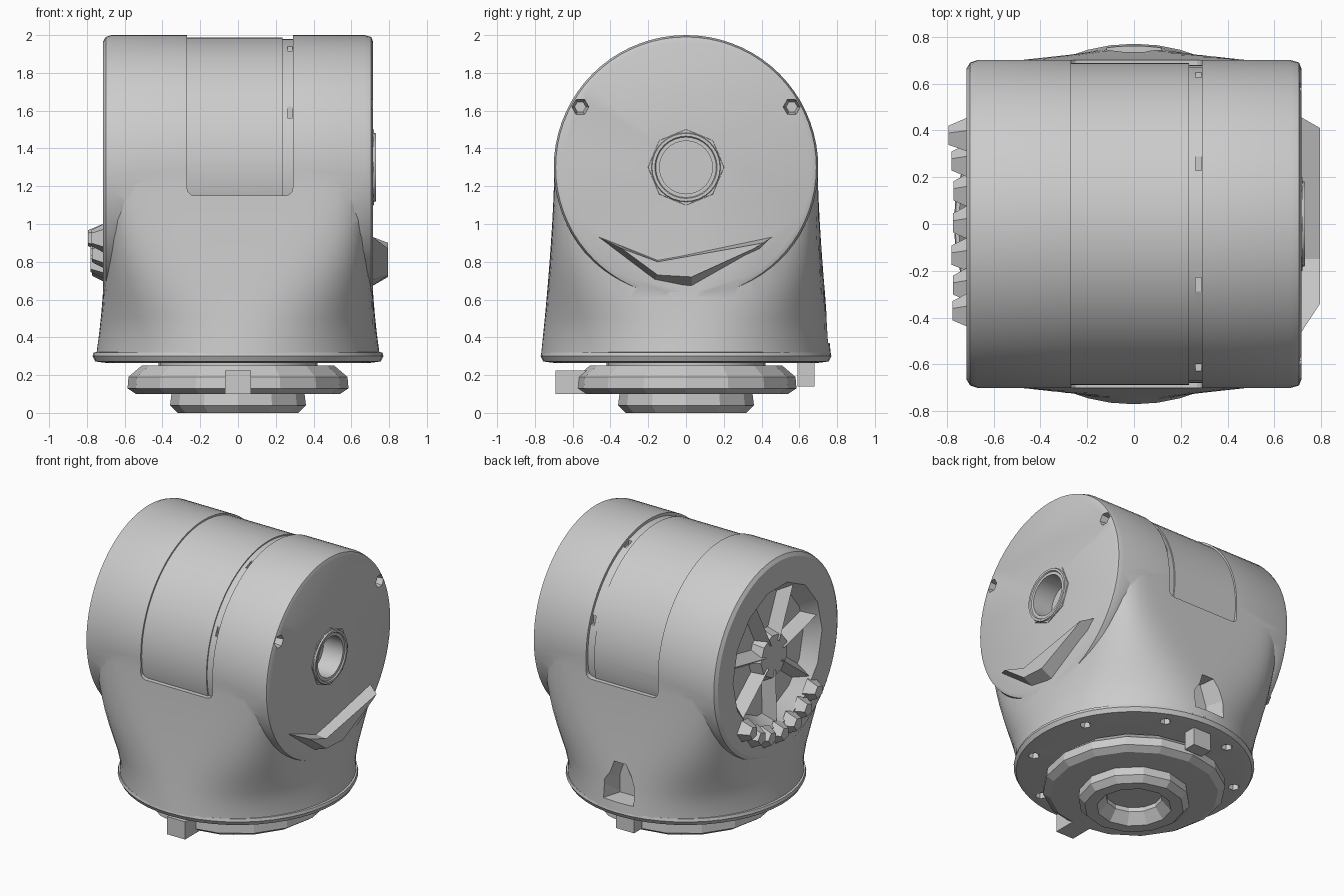
import bpy, bmesh, random
from math import sin, cos, pi, radians
from mathutils import Vector

random.seed(4)
if "Cube" in bpy.data.objects:
    bpy.data.objects.remove(bpy.data.objects["Cube"])

grey = bpy.data.materials.new("plain_grey")
grey.use_nodes = True
grey.diffuse_color = (0.6, 0.6, 0.6, 1)
grey.node_tree.nodes["Principled BSDF"].inputs["Base Color"].default_value = (0.6, 0.6, 0.6, 1)

AXIS_Z = 1.3      # height of the drum axis
BAND = (-0.27, 0.29)


def ring_x(x, r, n=72, y=0, z=AXIS_Z):
    return [Vector((x, y + r * cos(2 * pi * i / n), z + r * sin(2 * pi * i / n))) for i in range(n)]


def ring_z(z, r, n=72, x=0, y=0):
    return [Vector((x + r * cos(2 * pi * i / n), y + r * sin(2 * pi * i / n), z)) for i in range(n)]


def squircle(z, ax, ay, p, n=96):
    out = []
    for i in range(n):
        c, s = cos(2 * pi * i / n), sin(2 * pi * i / n)
        k = (abs(c) ** p + abs(s) ** p) ** (-1 / p)
        out.append(Vector((ax * k * c, ay * k * s, z)))
    return out


def loft(name, rings, smooth=True, closed=False):
    """Skin a row of equal rings; cap the ends unless the row is closed."""
    bm = bmesh.new()
    vs = [[bm.verts.new(p) for p in r] for r in rings]
    n = len(vs[0])
    pairs = list(zip(vs, vs[1:])) + ([(vs[-1], vs[0])] if closed else [])
    for a, b in pairs:
        for i in range(n):
            j = (i + 1) % n
            bm.faces.new((a[i], a[j], b[j], b[i]))
    if not closed:
        bm.faces.new(vs[0])
        bm.faces.new(vs[-1])
    bmesh.ops.recalc_face_normals(bm, faces=bm.faces)
    me = bpy.data.meshes.new(name)
    bm.to_mesh(me)
    bm.free()
    me.materials.append(grey)
    ob = bpy.data.objects.new(name, me)
    bpy.context.collection.objects.link(ob)
    if smooth:
        soften(ob)
    return ob


def soften(ob):
    bpy.ops.object.select_all(action="DESELECT")
    ob.select_set(True)
    bpy.context.view_layer.objects.active = ob
    bpy.ops.object.shade_smooth_by_angle(angle=radians(25))


def box(name, x, y, z, bevel=0):
    ob = loft(name, [[Vector((a, b, h)) for a, b in
                      ((x[0], y[0]), (x[1], y[0]), (x[1], y[1]), (x[0], y[1]))] for h in z], False)
    if bevel:
        m = ob.modifiers.new("bevel", "BEVEL")
        m.width, m.segments = bevel, 3
        apply(ob, m)
    return ob


def apply(ob, mod):
    bpy.ops.object.select_all(action="DESELECT")
    ob.select_set(True)
    bpy.context.view_layer.objects.active = ob
    bpy.ops.object.modifier_apply(modifier=mod.name)


def combine(ob, other, op="DIFFERENCE"):
    m = ob.modifiers.new("bool", "BOOLEAN")
    m.operation, m.solver, m.object = op, "EXACT", other
    apply(ob, m)
    bpy.data.objects.remove(other)


# Horizontal drum, with a shallow band and a narrow strip around it
profile = [(-0.715, 0.62), (-0.715, 0.665), (-0.70, 0.69), (-0.67, 0.70),
           (BAND[0], 0.70), (BAND[0], 0.688), (0.235, 0.688), (0.235, 0.68),
           (BAND[1], 0.68), (BAND[1], 0.70), (0.67, 0.70), (0.705, 0.69), (0.715, 0.665)]
body = loft("housing", [ring_x(x, r) for x, r in profile], False)

# Lower housing blends from the square drum to the round base
steps = 10
rings = []
for i in range(steps + 1):
    t = i / steps
    flare = (1 - t) ** 3
    rings.append(squircle(0.31 + 0.99 * t, 0.70 + 0.05 * flare,
                          0.697 + 0.07 * (1 - t) ** 1.5, 2 + 10 * t ** 2))
skirt = loft("lower_housing", rings, False)
combine(skirt, box("band_cut", BAND, (-1, 1), (1.15, 1.6), 0.04))
combine(body, skirt, "UNION")

# Round port, screw notches and the recessed end
combine(body, loft("port_cut", [ring_x(0.57, 0.14, 32), ring_x(0.9, 0.14, 32)]))
for side in (-1, 1):
    combine(body, loft("notch_cut", [ring_x(0.62, 0.03, 6, side * 0.56, 1.62),
                                     ring_x(0.8, 0.06, 6, side * 0.56, 1.62)], False))
combine(body, loft("end_cut", [ring_x(-0.62, 0.42, 14), ring_x(-0.72, 0.50, 14),
                               ring_x(-0.9, 0.50, 14)], False))

# Cable opening low on the back
combine(body, loft("cable_cut", [[Vector((x, y, z)) for x, z in
        ((-w, 0.37), (w, 0.37), (w, 0.5), (w * 0.4, 0.64), (-w * 0.4, 0.64), (-w, 0.5))]
        for y, w in ((0.62, 0.08), (0.9, 0.16))], False))

# Small latch pockets along the strip
for angle in (20, 68, 112, 155):
    a = radians(angle)
    y, z = 0.69 * cos(a), AXIS_Z + 0.69 * sin(a)
    combine(body, box("latch_cut", (0.262, 0.288), (y - 0.03, y + 0.03), (z - 0.03, z + 0.03)))
soften(body)

# Port collar
loft("port_collar", [ring_x(x, r, 32) for x, r in
     ((0.70, 0.14), (0.70, 0.19), (0.73, 0.18), (0.73, 0.165), (0.722, 0.16), (0.722, 0.14))], closed=True)
loft("port_nut", [ring_x(x, r, 8) for x, r in
     ((0.70, 0.17), (0.70, 0.205), (0.72, 0.20), (0.72, 0.17))], False, True)

# Raised wedge under the port
wedge = [(-0.5, 0.95), (-0.15, 0.81), (0.47, 0.94), (0.4, 0.87), (0.03, 0.66), (-0.17, 0.70)]
crest = [(-0.34, 0.87), (-0.15, 0.80), (0.41, 0.90), (0.36, 0.87), (0.03, 0.72), (-0.15, 0.73)]
loft("lower_wedge", [[Vector((x, y, z)) for y, z in pts]
                     for x, pts in ((0.69, wedge), (0.795, crest))], False)

# Hub, spokes and rough lugs of the recessed end
loft("end_hub", [ring_x(-0.60, 0.2, 9), ring_x(-0.69, 0.15, 9)], False)
for k in range(7):
    a = 2 * pi * k / 7 + 0.2
    d, s = Vector((0, cos(a), sin(a))), Vector((0, -sin(a), cos(a)))
    c = Vector((0, 0, AXIS_Z))
    loft("end_spoke", [[c + d * r + s * w + Vector((x, 0, 0)) for x, w in
                        ((-0.60, 0.06), (-0.60, -0.06), (-0.70, 0.0))] for r in (0.1, 0.47)], False)
for k in range(7):
    a = radians(-90 + (k - 3) * 15)
    y, z = 0.53 * cos(a), AXIS_Z + 0.53 * sin(a)
    loft("end_lug", [ring_x(-0.70, 0.085, 5, y, z),
                     ring_x(-random.uniform(0.77, 0.795), 0.045, 5, y, z)], False)

# Base flange with screw pockets underneath
flange = loft("base_flange", [ring_z(z, r, 48) for z, r in
              ((0.265, 0.70), (0.272, 0.755), (0.30, 0.77), (0.32, 0.765), (0.325, 0.72))], False)
for k in range(8):
    a = 2 * pi * (k + 0.5) / 8
    combine(flange, loft("pocket_cut", [ring_z(z, r, 6, 0.67 * cos(a), 0.67 * sin(a))
                                        for z, r in ((0.2, 0.05), (0.3, 0.03))], False))
soften(flange)

# Stepped mounting disc and hollow foot
loft("base_neck", [ring_z(0.22, 0.42, 32), ring_z(0.28, 0.42, 32)])
loft("mounting_disc", [ring_z(z, r, 16) for z, r in
     ((0.10, 0.54), (0.13, 0.585), (0.19, 0.58), (0.25, 0.51))], False)
loft("foot", [ring_z(z, r, 12) for z, r in
     ((0.12, 0.35), (0.04, 0.36), (0.0, 0.32), (0.0, 0.24), (0.07, 0.18), (0.12, 0.18))], False, True)

# Locating tabs
box("front_tab", (-0.07, 0.07), (-0.69, -0.5), (0.10, 0.225))
box("back_tab", (-0.07, 0.07), (0.59, 0.68), (0.14, 0.28))
